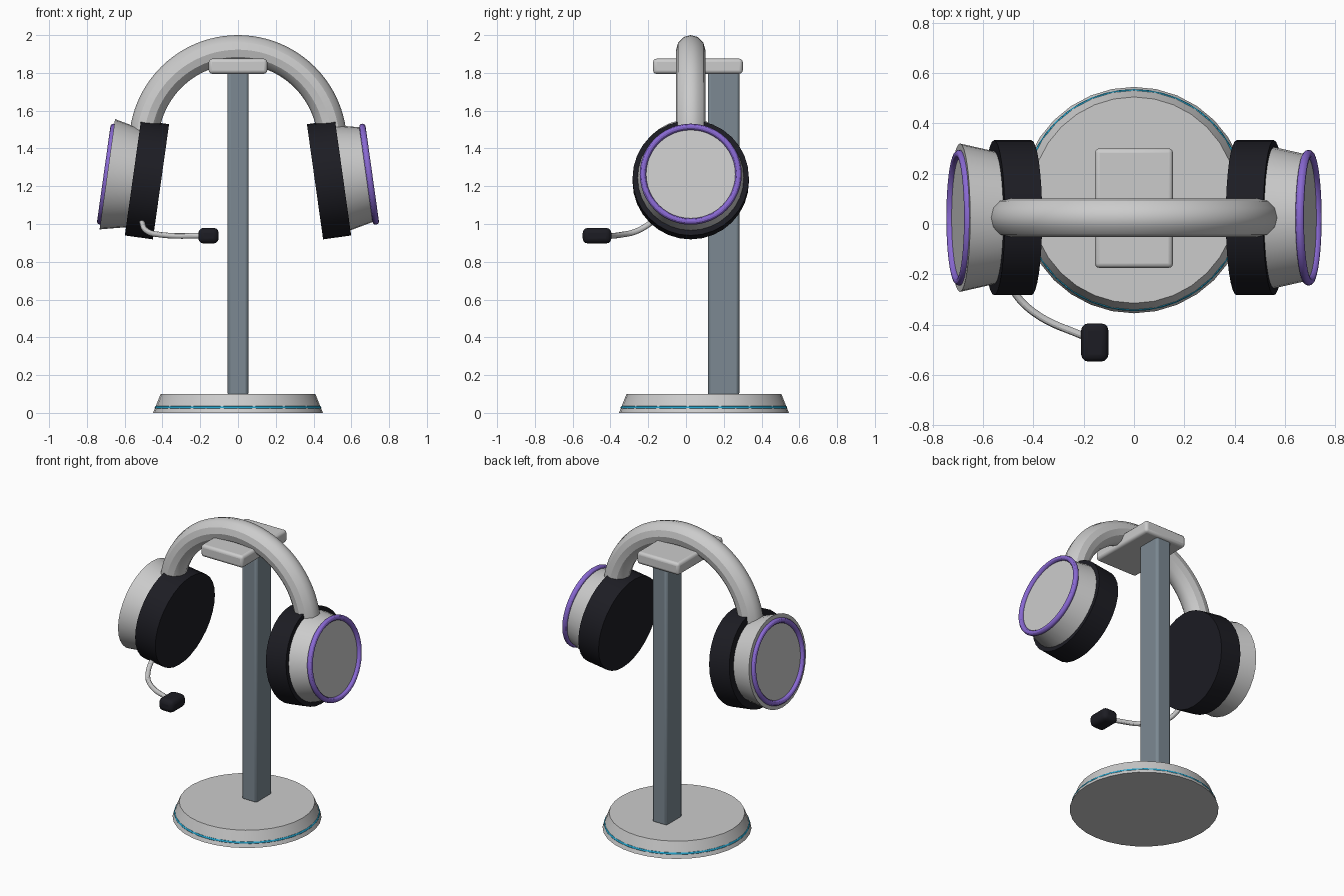
import bpy
from math import radians, sin, cos, pi

if "Cube" in bpy.data.objects:
    bpy.data.objects.remove(bpy.data.objects["Cube"])

def mat(name, rgb):
    m = bpy.data.materials.new(name)
    m.diffuse_color = (*rgb, 1)
    m.use_nodes = True
    m.node_tree.nodes["Principled BSDF"].inputs["Base Color"].default_value = m.diffuse_color
    return m

BLACK = mat("black", (0.012, 0.012, 0.017))
PURPLE = mat("purple", (0.25, 0.14, 0.65))
STEEL = mat("steel", (0.2, 0.25, 0.29))
CYAN = mat("cyan", (0.02, 0.4, 0.65))
CY = 0.025                      # depth of the headset's centre plane
TILT = 8                        # lean of the ear cups in degrees

def finish(name, material=None):
    ob = bpy.context.object
    ob.name = name
    if material:
        ob.data.materials.append(material)
    bpy.ops.object.shade_smooth_by_angle(angle=radians(30))
    return ob

def cone(name, r1, r2, depth, loc, rot_y=0, material=None):
    bpy.ops.mesh.primitive_cone_add(vertices=32, radius1=r1, radius2=r2, depth=depth,
                                    location=loc, rotation=(0, radians(rot_y), 0))
    return finish(name, material)

def ring(name, major, minor, loc, rot_y, material):
    bpy.ops.mesh.primitive_torus_add(major_radius=major, minor_radius=minor, major_segments=48,
                                     minor_segments=12, location=loc, rotation=(0, radians(rot_y), 0))
    return finish(name, material)

def box(name, size, loc, bevel, segments, material=None):
    bpy.ops.mesh.primitive_cube_add(size=1, location=loc)
    bpy.context.object.scale = size
    bpy.ops.object.transform_apply(location=False, rotation=False, scale=True)
    b = bpy.context.object.modifiers.new("bevel", 'BEVEL')
    b.width, b.segments = bevel, segments
    return finish(name, material)

def tube(name, points, radius, kind='POLY'):
    cu = bpy.data.curves.new(name, 'CURVE')
    cu.dimensions = '3D'
    cu.bevel_depth, cu.bevel_resolution, cu.use_fill_caps = radius, 4, True
    cu.resolution_u = 8
    sp = cu.splines.new(kind)
    if kind == 'BEZIER':
        sp.bezier_points.add(len(points) - 1)
        for bp, p in zip(sp.bezier_points, points):
            bp.co = p
            bp.handle_left_type = bp.handle_right_type = 'AUTO'
    else:
        sp.points.add(len(points) - 1)
        for sp_p, p in zip(sp.points, points):
            sp_p.co = (*p, 1)
    ob = bpy.data.objects.new(name, cu)
    bpy.context.collection.objects.link(ob)
    bpy.ops.object.select_all(action='DESELECT')
    bpy.context.view_layer.objects.active = ob
    ob.select_set(True)
    bpy.ops.object.convert(target='MESH')
    return finish(name)

# Stand: base with light strip, post, rest plate
cone("stand_base", 0.45, 0.41, 0.1, (0, 0.095, 0.05))
ring("base_light_strip", 0.433, 0.008, (0, 0.095, 0.028), 0, CYAN)
box("stand_post", (0.11, 0.166, 1.73), (0, 0.199, 0.955), 0.015, 2, STEEL)
box("rest_plate", (0.31, 0.475, 0.08), (0, 0.063, 1.835), 0.018, 3)

# Headband: half circle of round tube
tube("headband", [(0.5 * cos(pi * i / 48), CY, 1.423 + 0.5 * sin(pi * i / 48))
                  for i in range(49)], 0.077)

# Ear cups: cushion, shell and light ring along a tilted axis
for side, s in (("right", 1), ("left", -1)):
    rot = 90 - s * TILT
    def along(d):
        return (s * (0.482 + d * cos(radians(TILT))), CY, 1.234 + d * sin(radians(TILT)))
    cone(side + "_ear_cushion", 0.308, 0.308, 0.15, along(0), rot, BLACK)
    # both shells narrow towards +x
    cone(side + "_ear_shell", 0.295, 0.25, 0.2, along(0.112), rot)
    ring(side + "_light_ring", 0.253, 0.017, along(0.214), rot, PURPLE)

# Microphone on a bent boom
tube("mic_boom", [(-0.515, -0.15, 1.03), (-0.485, -0.255, 0.965),
                  (-0.40, -0.35, 0.942), (-0.18, -0.455, 0.937)], 0.015, 'BEZIER')
box("mic_tip", (0.108, 0.152, 0.083), (-0.156, -0.471, 0.938), 0.028, 3, BLACK)
